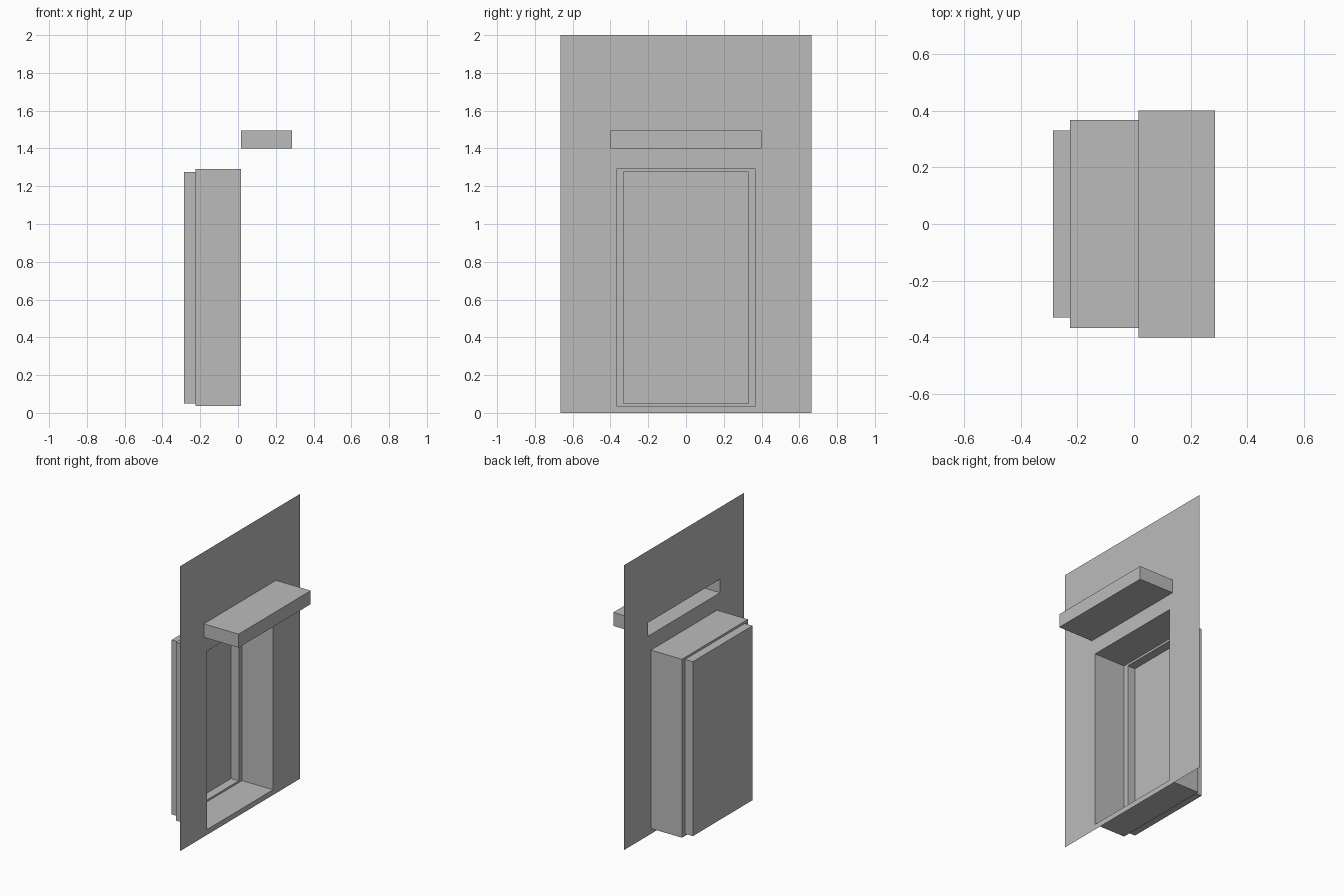
import bpy
import bmesh

cube = bpy.data.objects.get("Cube")
if cube:
    bpy.data.objects.remove(cube, do_unlink=True)

GREY = (0.5, 0.5, 0.5, 1)
grey = bpy.data.materials.new("plain grey")
grey.use_nodes = True
grey.diffuse_color = GREY
grey.node_tree.nodes["Principled BSDF"].inputs["Base Color"].default_value = GREY


def rect(x, half_width, bottom, top):
    """Upright rectangle at depth x, wound to face +x."""
    w = half_width
    return [(x, -w, bottom), (x, w, bottom), (x, w, top), (x, -w, top)]


def shell(name, chains, capped=False):
    """Bridge each chain of rectangles in order; optionally close the last."""
    bm = bmesh.new()
    for chain in chains:
        loops = [[bm.verts.new(p) for p in r] for r in chain]
        for a, b in zip(loops, loops[1:]):
            for i in range(4):
                j = (i + 1) % 4
                bm.faces.new((a[i], a[j], b[j], b[i]))
        if capped:
            bm.faces.new(loops[-1])
    bmesh.ops.remove_doubles(bm, verts=bm.verts, dist=0.0001)
    mesh = bpy.data.meshes.new(name)
    bm.to_mesh(mesh)
    bm.free()
    mesh.materials.append(grey)
    obj = bpy.data.objects.new(name, mesh)
    bpy.context.collection.objects.link(obj)
    return obj


WALL, STEP, BACK, FRONT = 0.015, -0.225, -0.285, 0.285
SPLIT = 1.345  # seam between the two openings

door_hole = (0.367, 0.037, 1.29)
door_size = (0.33, 0.05, 1.275)
canopy_size = (0.4, 1.4, 1.495)

# Thin wall with a doorway and a slot behind the canopy
shell("wall", [
    [rect(WALL, 0.665, 0, SPLIT), rect(WALL, *door_hole)],
    [rect(WALL, 0.665, SPLIT, 2), rect(WALL, *canopy_size)],
])

# Deep reveal ending in a narrow stepped border
shell("door_reveal", [
    [rect(WALL, *door_hole), rect(STEP, *door_hole), rect(STEP, *door_size)],
])

# Recessed door panel
shell("door", [[rect(STEP, *door_size), rect(BACK, *door_size)]], capped=True)

# Canopy slab, hollow at the wall
shell("canopy", [[rect(WALL, *canopy_size), rect(FRONT, *canopy_size)]], capped=True)
